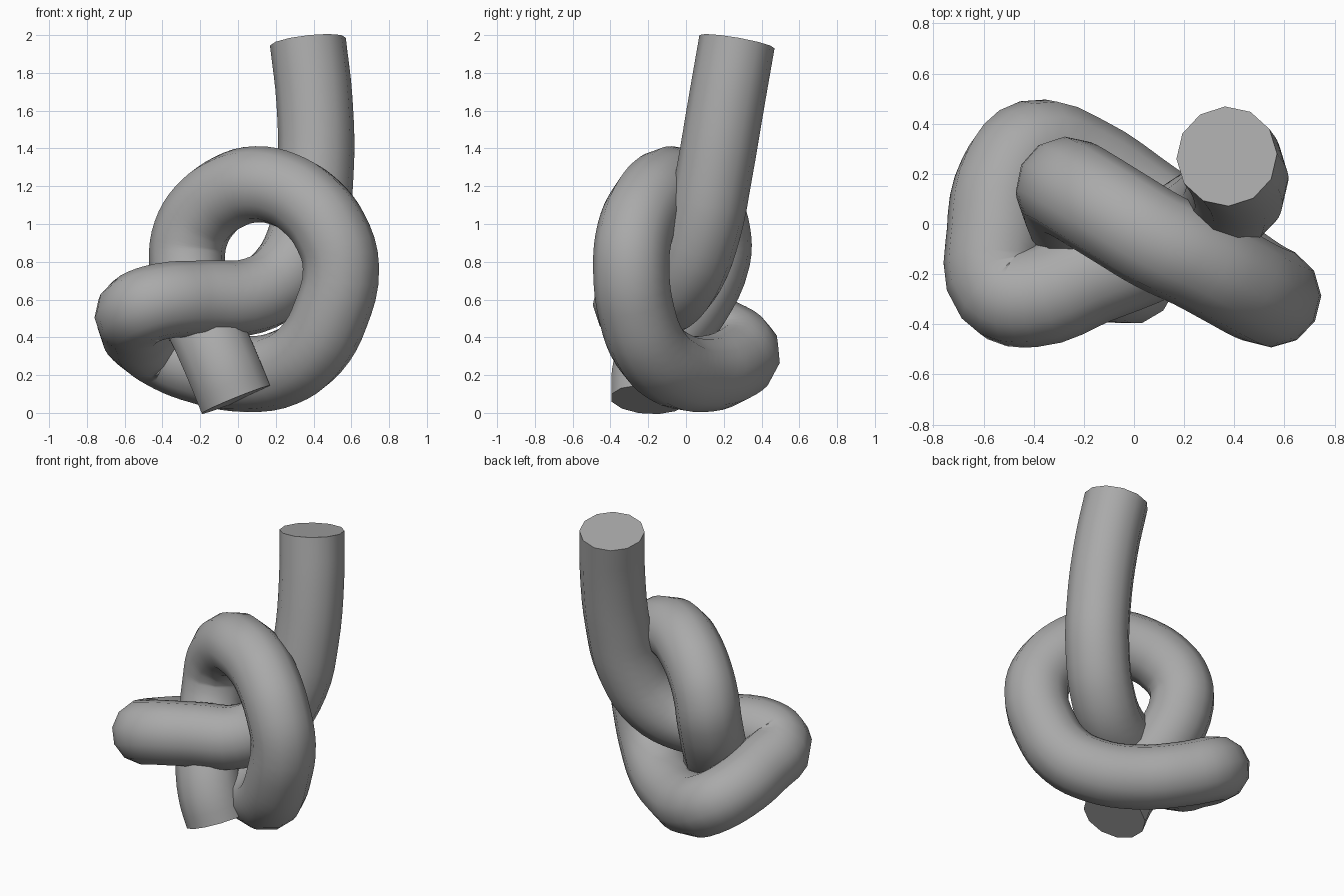
import bpy

if "Cube" in bpy.data.objects:
    bpy.data.objects.remove(bpy.data.objects["Cube"])

# Centre line of the overhand knot, from the upper end to the lower end
path = [
    (0.37, 0.27, 1.965), (0.405, 0.215, 1.65), (0.41, 0.15, 1.27),
    (0.37, 0.09, 0.97), (0.25, 0.00, 0.73), (0.08, -0.10, 0.62),
    (-0.17, -0.20, 0.605), (-0.41, -0.29, 0.59), (-0.525, -0.26, 0.55),
    (-0.545, -0.03, 0.48), (-0.50, 0.19, 0.40), (-0.40, 0.295, 0.33),
    (-0.22, 0.24, 0.25), (0.05, 0.06, 0.205), (0.25, -0.08, 0.24),
    (0.39, -0.19, 0.34), (0.49, -0.26, 0.52), (0.545, -0.29, 0.77),
    (0.49, -0.27, 0.96), (0.38, -0.21, 1.10), (0.25, -0.14, 1.18),
    (0.10, -0.07, 1.21), (-0.05, 0.02, 1.17), (-0.18, 0.10, 1.07),
    (-0.25, 0.14, 0.95), (-0.27, 0.14, 0.82), (-0.23, 0.03, 0.58),
    (-0.15, -0.11, 0.40), (-0.075, -0.19, 0.23), (-0.01, -0.20, 0.07),
]

# Round tube swept along the centre line
curve = bpy.data.curves.new("knotted_tube", "CURVE")
curve.dimensions = "3D"
curve.resolution_u = 4
curve.bevel_depth = 0.202
curve.bevel_resolution = 4
curve.use_fill_caps = True
spline = curve.splines.new("BEZIER")
spline.bezier_points.add(len(path) - 1)
for point, co in zip(spline.bezier_points, path):
    point.co = co
    point.handle_left_type = point.handle_right_type = "AUTO"

tube = bpy.data.objects.new("knotted_tube", curve)
bpy.context.collection.objects.link(tube)
bpy.context.view_layer.objects.active = tube
tube.select_set(True)
bpy.ops.object.convert(target="MESH")

# Smooth all over, the end caps blend into the sides
bpy.ops.object.shade_smooth()
tube = bpy.context.object
for poly in tube.data.polygons:
    poly.use_smooth = True
sharp = tube.data.attributes.get("sharp_edge")
if sharp:
    tube.data.attributes.remove(sharp)

# Dark grey finish
grey = bpy.data.materials.new("dark_grey")
grey.diffuse_color = (0.4, 0.4, 0.4, 1)
grey.use_nodes = True
grey.node_tree.nodes["Principled BSDF"].inputs["Base Color"].default_value = grey.diffuse_color
tube.data.materials.clear()
tube.data.materials.append(grey)
